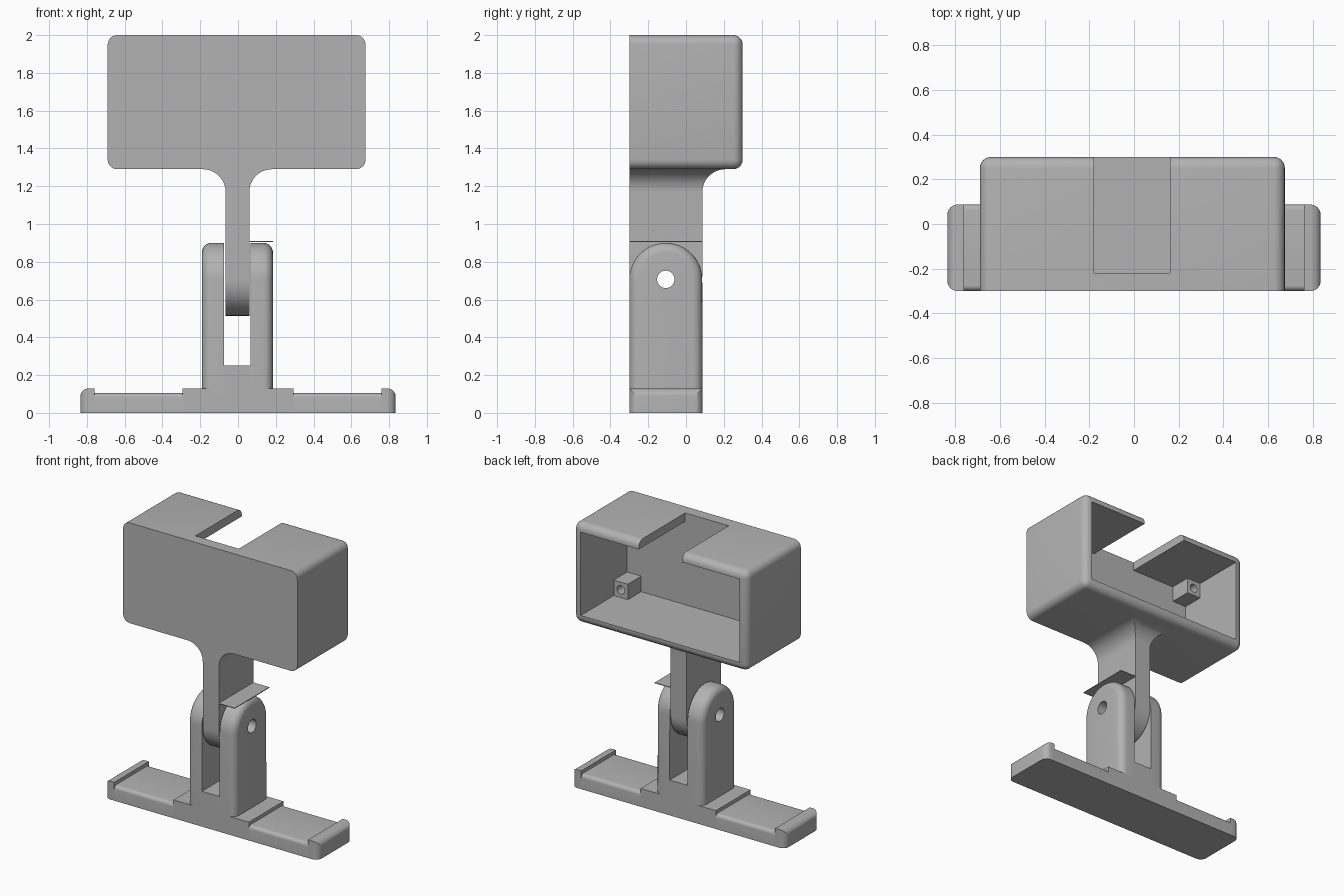
import bpy, bmesh
from math import sin, cos, pi
from mathutils import Vector

cube = bpy.data.objects.get("Cube")
if cube:
    bpy.data.objects.remove(cube, do_unlink=True)

grey = bpy.data.materials.new("plain grey")
grey.use_nodes = True
COLOUR = (0.45, 0.45, 0.45, 1)
grey.diffuse_color = COLOUR
grey.node_tree.nodes["Principled BSDF"].inputs["Base Color"].default_value = COLOUR

FRONT, BACK = -0.3, 0.087           # depth of the stand
PIVOT_Y, PIVOT_Z = -0.107, 0.707    # hinge axis
ROUND = 0.193                       # radius of the hinge ends
MID = -0.003                        # middle of the hinge across x


def arc(cx, cy, r, start, end, steps=12):
    angles = [start + (end - start) * i / steps for i in range(steps + 1)]
    return [(cx + r * cos(a), cy + r * sin(a)) for a in angles]


def prism(name, points, axis, lo, hi, bevel=None, radius=0.05):
    """Extrude a 2D outline along x, y or z; round the edges picked by a rule."""
    place = {"x": lambda p, t: (t, p[0], p[1]),
             "y": lambda p, t: (p[0], t, p[1]),
             "z": lambda p, t: (p[0], p[1], t)}[axis]
    bm = bmesh.new()
    face = bm.faces.new([bm.verts.new(place(p, lo)) for p in points])
    top = bmesh.ops.extrude_face_region(bm, geom=[face])["geom"]
    shift = Vector(place((0, 0), hi - lo))
    bmesh.ops.translate(bm, vec=shift, verts=[v for v in top if isinstance(v, bmesh.types.BMVert)])
    bmesh.ops.recalc_face_normals(bm, faces=bm.faces)
    if bevel:
        edges = [e for e in bm.edges if bevel(e.verts[0].co, e.verts[1].co)]
        bmesh.ops.bevel(bm, geom=edges, offset=radius, segments=6, profile=0.5, affect="EDGES")
    mesh = bpy.data.meshes.new(name)
    bm.to_mesh(mesh)
    bm.free()
    mesh.materials.append(grey)
    obj = bpy.data.objects.new(name, mesh)
    bpy.context.collection.objects.link(obj)
    return obj


def box(name, x, y, z, bevel=None, radius=0.05):
    outline = [(x[0], y[0]), (x[1], y[0]), (x[1], y[1]), (x[0], y[1])]
    return prism(name, outline, "z", z[0], z[1], bevel, radius)


def combine(obj, tool, operation="DIFFERENCE"):
    tool.hide_render = True
    mod = obj.modifiers.new("cut", "BOOLEAN")
    mod.operation, mod.object, mod.solver = operation, tool, "EXACT"
    bpy.context.view_layer.objects.active = obj
    bpy.ops.object.modifier_apply(modifier=mod.name)
    bpy.data.objects.remove(tool, do_unlink=True)


def both(a, b, axis, value):
    return abs(a[axis] - value) < 1e-4 and abs(b[axis] - value) < 1e-4


def drill_hinge(obj):
    combine(obj, prism("pin_cutter", arc(PIVOT_Y, PIVOT_Z, 0.046, 0, 2 * pi, 32)[:-1], "x", -0.4, 0.4))


parts = []

# Open-backed housing with a slot in its top
L, R, LOW, TOP, REAR = -0.69, 0.675, 1.29, 2.0, 0.3
WALL, INNER = 0.06, -0.22
housing = box("housing", (L, R), (FRONT, REAR), (LOW, TOP),
              lambda a, b: not both(a, b, 1, FRONT))
combine(housing, box("cavity_cutter", (L + WALL, R - WALL), (INNER, 0.5), (LOW + WALL, TOP - WALL)))
combine(housing, box("slot_cutter", (-0.18, 0.16), (INNER, 0.5), (TOP - 0.2, TOP + 0.1)))
parts.append(housing)

# Screw blocks in the inner corners of the housing
SIZE = 0.11
for side, x in (("right", L + WALL), ("left", R - WALL - SIZE)):
    for level, z in (("lower", LOW + WALL), ("upper", TOP - WALL - SIZE)):
        block = box(f"{level}_{side}_screw_block", (x, x + SIZE), (INNER, INNER + 0.15), (z, z + SIZE))
        hole = arc(x + SIZE / 2, z + SIZE / 2, 0.03, 0, 2 * pi, 20)[:-1]
        combine(block, prism("screw_cutter", hole, "y", INNER + 0.03, 0.1))
        parts.append(block)

# Stem: flared front outline crossed with a flared, round-ended side outline
HALF, FLARE = 0.063, 0.12
right_flare = arc(HALF + FLARE, LOW - FLARE, FLARE, pi, pi / 2)
half_outline = [(HALF, 0.4)] + right_flare + [(HALF + FLARE, LOW + 0.1)]
front_outline = half_outline + [(-x, z) for x, z in reversed(half_outline)]
front_outline = [(x + MID, z) for x, z in front_outline]
side_outline = (arc(PIVOT_Y, PIVOT_Z, ROUND, pi, 2 * pi, 24)
                + arc(BACK + FLARE, LOW - FLARE, FLARE, pi, pi / 2) + [(FRONT, LOW)])
stem = prism("stem", side_outline, "x", -0.3, 0.3)
combine(stem, prism("stem_shape", front_outline, "y", -0.5, 0.5), "INTERSECT")
drill_hinge(stem)
parts.append(stem)

# Two hinge arms with rounded outer rims
arm_outline = [(FRONT, 0.1), (BACK, 0.1)] + arc(PIVOT_Y, PIVOT_Z, ROUND, 0, pi, 24)
for side, sign in (("right", -1), ("left", 1)):
    inner, outer = MID + sign * 0.07, MID + sign * 0.188
    arm = prism(f"{side}_arm", arm_outline, "x", min(inner, outer), max(inner, outer),
                lambda a, b: both(a, b, 0, outer) and not both(a, b, 2, 0.1))
    drill_hinge(arm)
    parts.append(arm)
parts.append(box("arm_bridge", (MID - 0.07, MID + 0.07), (FRONT, BACK), (0.1, 0.25)))

# Thin flap above the left arm
parts.append(box("flap", (0.06, 0.185), (FRONT, BACK), (0.904, 0.909)))

# Base: centre step, two recessed pads, two raised end lips
END, LIP, STEP, HIGH = 0.835, 0.76, 0.295, 0.13
parts.append(box("base_centre", (-STEP, STEP), (FRONT, BACK), (0, HIGH)))
for side, sign in (("right", -1), ("left", 1)):
    parts.append(box(f"{side}_pad", sorted((sign * STEP, sign * LIP)), (FRONT, BACK), (0, 0.105),
                     lambda a, b: both(a, b, 2, 0.105) and abs(a.x - b.x) > 0.1, 0.025))
    parts.append(box(f"{side}_lip", sorted((sign * LIP, sign * END)), (FRONT, BACK), (0, HIGH),
                     lambda a, b: both(a, b, 0, sign * END) and not both(a, b, 2, 0), 0.045))

# Smooth the rounded surfaces while keeping corners crisp
bpy.ops.object.select_all(action="DESELECT")
for part in parts:
    part.select_set(True)
bpy.context.view_layer.objects.active = parts[0]
bpy.ops.object.shade_smooth_by_angle()
